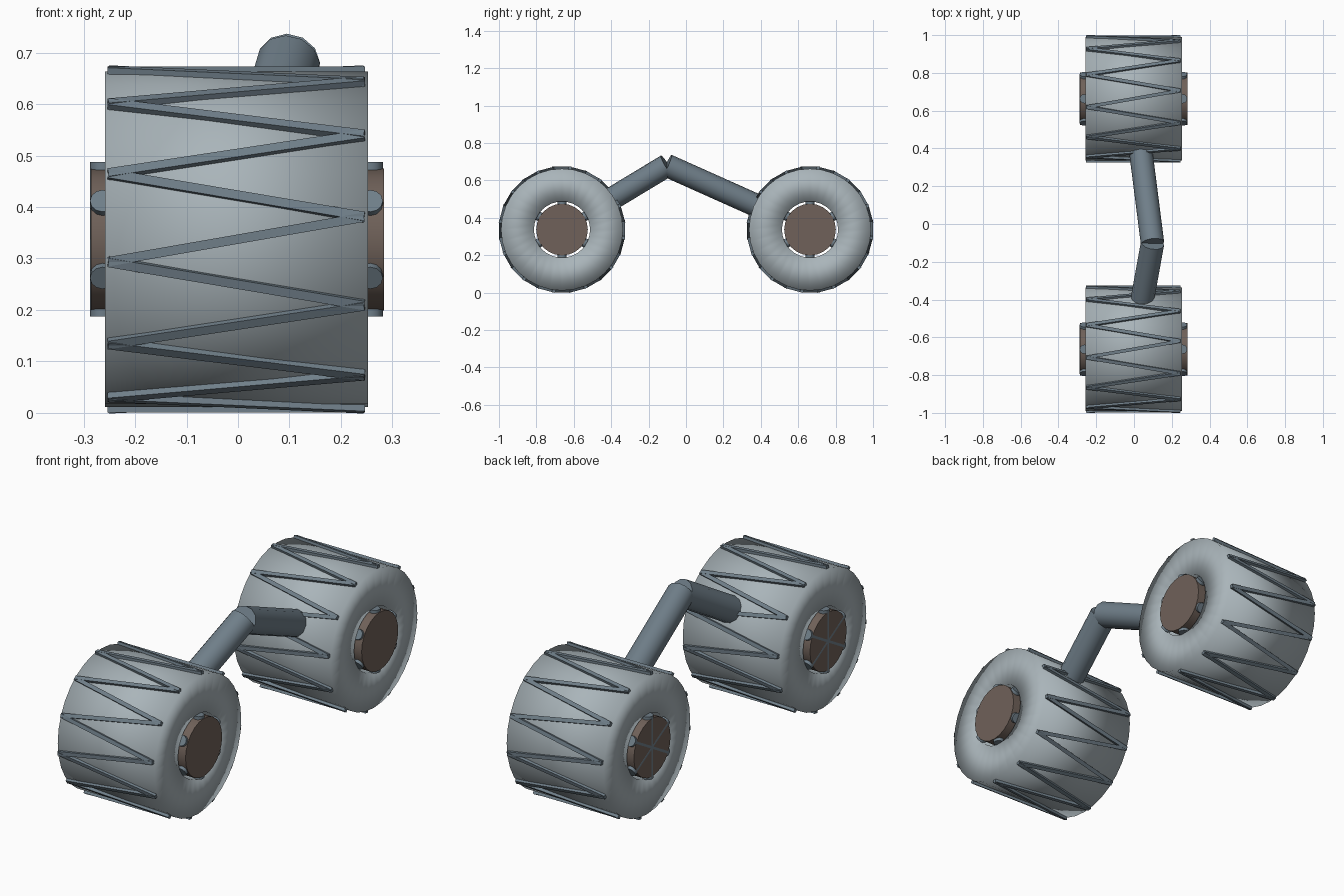
import bpy, bmesh
from math import sin, cos, pi, radians
from mathutils import Vector, Matrix

cube = bpy.data.objects.get("Cube")
if cube:
    bpy.data.objects.remove(cube, do_unlink=True)


def material(name, rgb):
    m = bpy.data.materials.new(name)
    m.use_nodes = True
    m.diffuse_color = (*rgb, 1)
    m.node_tree.nodes["Principled BSDF"].inputs["Base Color"].default_value = (*rgb, 1)
    return m


PALE = material("pale grey", (0.40, 0.46, 0.49))
STEEL = material("steel blue grey", (0.16, 0.21, 0.25))
BROWN = material("dull brown", (0.16, 0.12, 0.10))


def finish(name, bm, mat, angle=None):
    bmesh.ops.recalc_face_normals(bm, faces=bm.faces)
    mesh = bpy.data.meshes.new(name)
    bm.to_mesh(mesh)
    bm.free()
    mesh.materials.append(mat)
    obj = bpy.data.objects.new(name, mesh)
    bpy.context.collection.objects.link(obj)
    if angle:
        bpy.ops.object.select_all(action="DESELECT")
        obj.select_set(True)
        bpy.context.view_layer.objects.active = obj
        if angle >= 180:
            bpy.ops.object.shade_smooth()
        else:
            bpy.ops.object.shade_smooth_by_angle(angle=radians(angle))
    return obj


def add_rod(bm, a, b, radius, sides):
    a, b = Vector(a), Vector(b)
    turn = (b - a).to_track_quat("Z", "Y").to_matrix().to_4x4()
    bmesh.ops.create_cone(bm, cap_ends=True, segments=sides, radius1=radius, radius2=radius,
                          depth=(b - a).length, matrix=Matrix.Translation((a + b) / 2) @ turn)


def around(centre, x, radius, angle):
    return centre + Vector((x, -radius * cos(angle), radius * sin(angle)))


def build_wheel(prefix, y):
    c = Vector((0, y, 0.337))

    # Tyre: open ring, softly shaded over its rims
    bm = bmesh.new()
    profile = [(-0.258, 0.15), (-0.258, 0.326), (0.253, 0.326), (0.253, 0.15)]
    n = 32
    rings = [[bm.verts.new(around(c, x, r, 2 * pi * i / n)) for i in range(n)] for x, r in profile]
    for k in range(4):
        p, q = rings[k], rings[(k + 1) % 4]
        for i in range(n):
            j = (i + 1) % n
            bm.faces.new((p[i], p[j], q[j], q[i]))
    finish(prefix + "_tyre", bm, PALE, 180)

    # Zigzag tread bars
    bm = bmesh.new()
    for k in range(24):
        ends = []
        for s in (k, k + 1):
            x = 0.24 if s % 2 else -0.247
            ends.append(around(c, x, 0.325, radians(15 * s - 7.5)))
        a, b = ends
        along = (b - a).normalized()
        out = (a + b) / 2 - c
        out.x = 0
        out = (out - along * out.dot(along)).normalized()
        frame = Matrix((along, out.cross(along), out)).transposed().to_4x4()
        size = Matrix.Diagonal(((b - a).length + 0.01, 0.018, 0.028, 1))
        bmesh.ops.create_cube(bm, size=1, matrix=Matrix.Translation((a + b) / 2) @ frame @ size)
    finish(prefix + "_tread", bm, STEEL)

    # Hub
    bm = bmesh.new()
    add_rod(bm, c - Vector((0.286, 0, 0)), c + Vector((0.284, 0, 0)), 0.138, 24)
    finish(prefix + "_hub", bm, BROWN, 35)

    # Spokes crossing the hub at both ends
    bm = bmesh.new()
    for x in (-0.263, 0.257):
        for k in range(3):
            t = radians(30 + 60 * k)
            add_rod(bm, around(c, x, 0.15, t), around(c, x, -0.15, t), 0.0245, 12)
    finish(prefix + "_spokes", bm, STEEL, 35)


build_wheel("front", -0.663)
build_wheel("rear", 0.663)

# Bent arm joining the wheels
joint = (0.098, -0.102, 0.68)
for name, end in (("front_arm", (0.035, -0.45, 0.47)), ("rear_arm", (0.03, 0.43, 0.442))):
    bm = bmesh.new()
    add_rod(bm, end, joint, 0.062, 12)
    finish(name, bm, STEEL, 35)
